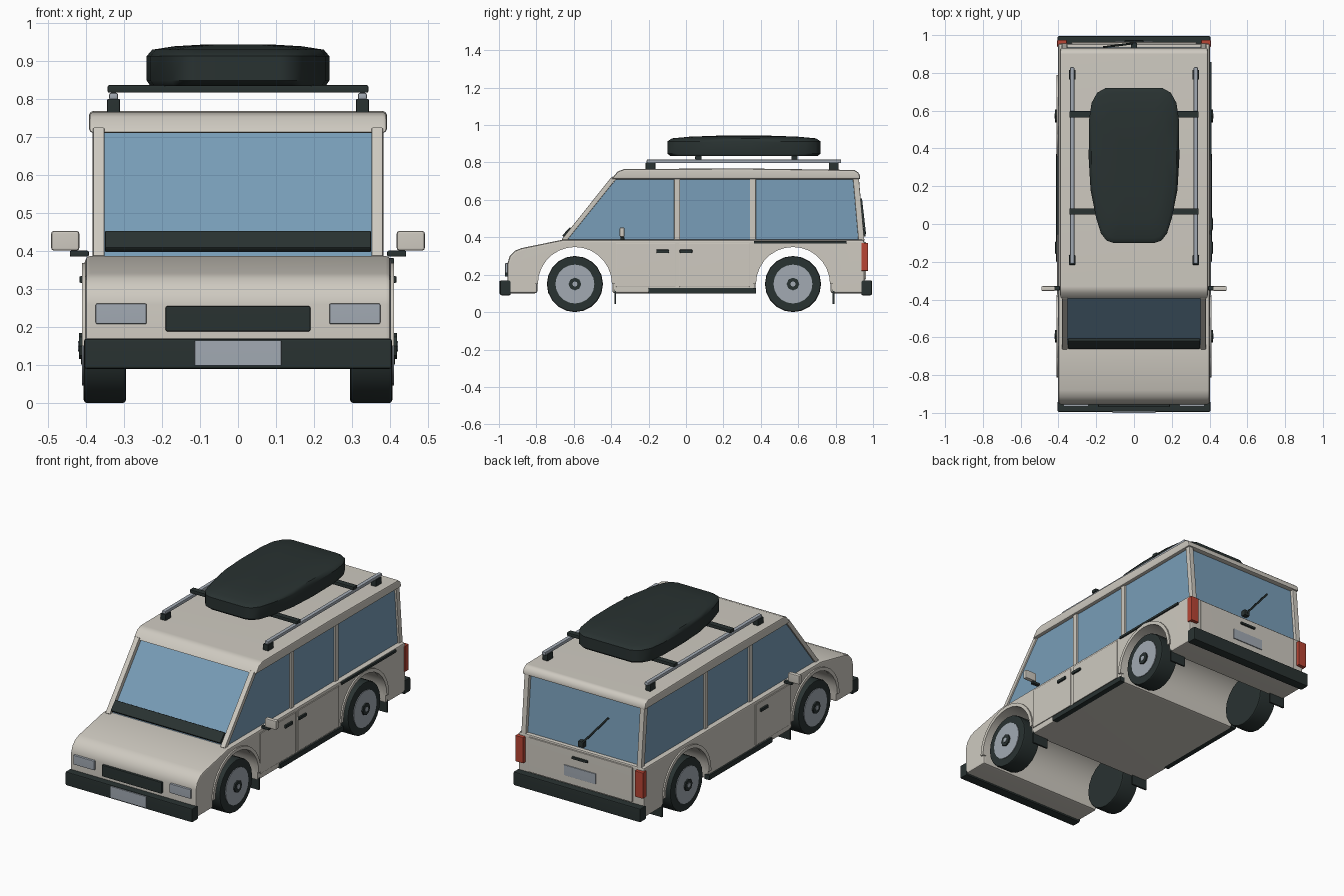
import bpy, bmesh, math
from mathutils import Vector, Matrix

if "Cube" in bpy.data.objects:
    bpy.data.objects.remove(bpy.data.objects["Cube"])


def material(name, rgb, rough=0.6):
    m = bpy.data.materials.new(name)
    m.use_nodes = True
    col = (*rgb, 1)
    m.diffuse_color = col
    node = m.node_tree.nodes["Principled BSDF"]
    node.inputs["Base Color"].default_value = col
    node.inputs["Roughness"].default_value = rough
    return m


CREAM = material("cream paint", (0.62, 0.59, 0.53))
GLASS = material("blue glass", (0.19, 0.34, 0.48))
BLACK = material("black plastic", (0.022, 0.032, 0.031))
SILVER = material("silver metal", (0.36, 0.40, 0.45))
RED = material("red lamp", (0.48, 0.06, 0.035))
SIDES = ((1, "left"), (-1, "right"))


def finish(name, bm, mat, bevel=0.0, segments=2):
    """Bevel the sharp edges, shade and link the mesh."""
    bmesh.ops.recalc_face_normals(bm, faces=bm.faces)
    if bevel:
        sharp = [e for e in bm.edges if e.calc_face_angle(0) > 0.7]
        bmesh.ops.bevel(bm, geom=sharp, offset=bevel, segments=segments,
                        affect='EDGES', profile=0.5, clamp_overlap=True)
    me = bpy.data.meshes.new(name)
    bm.to_mesh(me)
    bm.free()
    me.materials.append(mat)
    ob = bpy.data.objects.new(name, me)
    bpy.context.collection.objects.link(ob)
    bpy.ops.object.select_all(action='DESELECT')
    ob.select_set(True)
    bpy.context.view_layer.objects.active = ob
    bpy.ops.object.shade_smooth_by_angle(angle=math.radians(40))
    mod = ob.modifiers.new("weighted normals", 'WEIGHTED_NORMAL')
    mod.keep_sharp = True
    return ob


def box(name, centre, size, mat, bevel=0.004, turn=None):
    bm = bmesh.new()
    mtx = Matrix.Translation(centre) @ (turn or Matrix()) @ Matrix.Diagonal((*size, 1))
    bmesh.ops.create_cube(bm, size=1, matrix=mtx)
    return finish(name, bm, mat, bevel)


def bar(name, a, b, wide, deep, mat, bevel=0.004):
    """Box running from point a to point b."""
    a, b = Vector(a), Vector(b)
    z = (b - a).normalized()
    x = Vector((1, 0, 0)) if abs(z.x) < 0.5 else Vector((0, 1, 0))
    y = z.cross(x).normalized()
    x = y.cross(z)
    turn = Matrix((x, y, z)).transposed().to_4x4()
    return box(name, (a + b) / 2, (wide, deep, (b - a).length), mat, bevel, turn)


def prism(name, profile, x0, x1, mat, bevel=0.0, segments=2):
    """Extrude a (y, z) profile across x."""
    bm = bmesh.new()
    face = bm.faces.new([bm.verts.new((x0, y, z)) for y, z in profile])
    geom = bmesh.ops.extrude_face_region(bm, geom=[face])["geom"]
    verts = [v for v in geom if isinstance(v, bmesh.types.BMVert)]
    bmesh.ops.translate(bm, verts=verts, vec=(x1 - x0, 0, 0))
    return finish(name, bm, mat, bevel, segments)


def disc(name, x, y, z, radius, width, mat, sides=20, bevel=0.0):
    bm = bmesh.new()
    mtx = Matrix.Translation((x, y, z)) @ Matrix.Rotation(math.pi / 2, 4, 'Y')
    bmesh.ops.create_cone(bm, cap_ends=True, segments=sides, radius1=radius,
                          radius2=radius, depth=width, matrix=mtx)
    return finish(name, bm, mat, bevel)


def arc(cy, cz, radius, start, end, steps=14):
    angles = [math.radians(start + (end - start) * i / steps) for i in range(steps + 1)]
    return [(cy + radius * math.cos(a), cz + radius * math.sin(a)) for a in angles]


AXLES = ((-0.594, "front"), (0.572, "rear"))
AXLE_Z, ARCH = 0.15, 0.2

# Lower body with wheel arches cut right through
outline = [(-0.955, 0.10)]
for y, _ in AXLES:
    outline += [(y - ARCH, 0.10)] + arc(y, AXLE_Z, ARCH, 180, 0) + [(y + ARCH, 0.10)]
outline += [(0.955, 0.10), (0.955, 0.387), (-0.66, 0.387), (-0.88, 0.342),
            (-0.915, 0.328), (-0.942, 0.30), (-0.955, 0.26)]
prism("lower_body", outline, -0.402, 0.402, CREAM, 0.014)

# Greenhouse, roof and pillars
prism("window_glass", [(-0.645, 0.38), (0.935, 0.38), (0.905, 0.72), (-0.365, 0.72)],
      -0.372, 0.372, GLASS)
prism("roof", [(-0.40, 0.71), (0.935, 0.71), (0.925, 0.745), (0.90, 0.76),
               (0.30, 0.768), (-0.33, 0.765), (-0.365, 0.752)],
      -0.392, 0.392, CREAM, 0.012)
for s, side in SIDES:
    bar(f"{side}_windscreen_pillar", (s * 0.366, -0.655, 0.38), (s * 0.366, -0.385, 0.718),
        0.03, 0.026, CREAM)
    bar(f"{side}_tail_pillar", (s * 0.368, 0.938, 0.38), (s * 0.368, 0.908, 0.72),
        0.03, 0.032, CREAM)
    for y, label in ((-0.047, "middle"), (0.358, "rear")):
        bar(f"{side}_{label}_pillar", (s * 0.372, y, 0.38), (s * 0.372, y, 0.72),
            0.02, 0.032, CREAM)
bar("windscreen_cowl", (0, -0.655, 0.402), (0, -0.613, 0.448), 0.70, 0.02, BLACK)

# Front details
box("front_bumper", (0, -0.966, 0.13), (0.81, 0.058, 0.08), BLACK, 0.008)
box("front_plate", (0, -0.996, 0.132), (0.228, 0.008, 0.066), SILVER, 0.002)
box("grille", (0, -0.957, 0.222), (0.38, 0.024, 0.066), BLACK)
for s, side in SIDES:
    box(f"{side}_headlamp", (s * 0.307, -0.957, 0.235), (0.134, 0.02, 0.054), SILVER)

# Rear details
box("rear_bumper", (0, 0.966, 0.13), (0.81, 0.058, 0.08), BLACK, 0.008)
box("tailgate", (0, 0.955, 0.275), (0.66, 0.016, 0.2), CREAM)
box("rear_plate", (0, 0.964, 0.25), (0.2, 0.008, 0.06), SILVER, 0.002)
box("tailgate_handle", (0, 0.966, 0.335), (0.1, 0.014, 0.014), BLACK)
for s, side in SIDES:
    box(f"{side}_tail_lamp", (s * 0.381, 0.956, 0.295), (0.052, 0.036, 0.15), RED)
box("rear_wiper_pivot", (0, 0.945, 0.42), (0.034, 0.03, 0.034), BLACK)
bar("rear_wiper_arm", (0, 0.957, 0.42), (-0.16, 0.936, 0.605), 0.01, 0.01, BLACK, 0)

# Doors: a hinged one on each side and a sliding one on the left
def door(name, s, y0, y1, handle_y):
    box(name, (s * 0.401, (y0 + y1) / 2, 0.252), (0.012, y1 - y0, 0.235), CREAM, 0.003)
    box(f"{name}_handle", (s * 0.41, handle_y, 0.325), (0.014, 0.068, 0.018), BLACK)


for s, side in SIDES:
    door(f"{side}_front_door", s, -0.375, -0.055, -0.125)
    box(f"{side}_sill", (s * 0.395, 0.087, 0.114), (0.034, 0.575, 0.03), BLACK)
door("left_sliding_door", 1, -0.035, 0.34, 0.0)
box("sliding_door_rail", (0.403, 0.61, 0.374), (0.014, 0.495, 0.014), BLACK, 0.002)

# Door mirrors
for s, side in SIDES:
    box(f"{side}_mirror_arm", (s * 0.417, -0.34, 0.393), (0.05, 0.022, 0.016), BLACK)
    box(f"{side}_mirror", (s * 0.454, -0.342, 0.427), (0.074, 0.026, 0.052), CREAM, 0.007)

# Wheels, arch lips and mud flaps
for y, end in AXLES:
    lip = arc(y, AXLE_Z, ARCH - 0.002, 180, 0) + arc(y, AXLE_Z, ARCH + 0.018, 0, 180)
    for s, side in SIDES:
        tag = f"{side}_{end}"
        prism(f"{tag}_arch_lip", lip, s * 0.385, s * 0.41, CREAM)
        disc(f"{tag}_tyre", s * 0.35, y, AXLE_Z, 0.15, 0.112, BLACK, bevel=0.01)
        disc(f"{tag}_rim", s * 0.403, y, AXLE_Z, 0.104, 0.014, SILVER)
        disc(f"{tag}_hub", s * 0.41, y, AXLE_Z, 0.034, 0.016, BLACK, 8)
        disc(f"{tag}_hub_cap", s * 0.416, y, AXLE_Z, 0.014, 0.008, SILVER, 8)
        box(f"{tag}_mud_flap", (s * 0.352, y + 0.216, 0.082), (0.1, 0.01, 0.075), BLACK, 0)

# Roof rails and crossbars
for s, side in SIDES:
    box(f"{side}_roof_rail", (s * 0.327, 0.31, 0.806), (0.024, 1.04, 0.02), SILVER, 0.006)
    for y, end in ((-0.19, "front"), (0.79, "rear")):
        box(f"{side}_{end}_rail_foot", (s * 0.327, y, 0.78), (0.034, 0.052, 0.04), BLACK)
for y, end in ((0.066, "front"), (0.58, "rear")):
    box(f"{end}_crossbar", (0, y, 0.826), (0.685, 0.034, 0.02), BLACK)

# Roof box lofted from one plan shape
half = [(0.11, -0.10), (0.145, -0.088), (0.175, -0.05), (0.2, 0.03), (0.23, 0.18),
        (0.24, 0.35), (0.238, 0.55), (0.225, 0.64), (0.195, 0.695), (0.15, 0.72)]
plan = half + [(-x, y) for x, y in reversed(half)]
bm = bmesh.new()
rings = []
for z, k in ((0.834, 0.96), (0.848, 1), (0.912, 1), (0.929, 0.94), (0.938, 0.7), (0.943, 0.35)):
    rings.append([bm.verts.new((x * k, 0.31 + (y - 0.31) * k, z)) for x, y in plan])
for low, high in zip(rings, rings[1:]):
    for i in range(len(plan)):
        j = (i + 1) % len(plan)
        bm.faces.new((low[i], low[j], high[j], high[i]))
bm.faces.new(rings[0])
bm.faces.new(rings[-1])
finish("roof_box", bm, BLACK)
